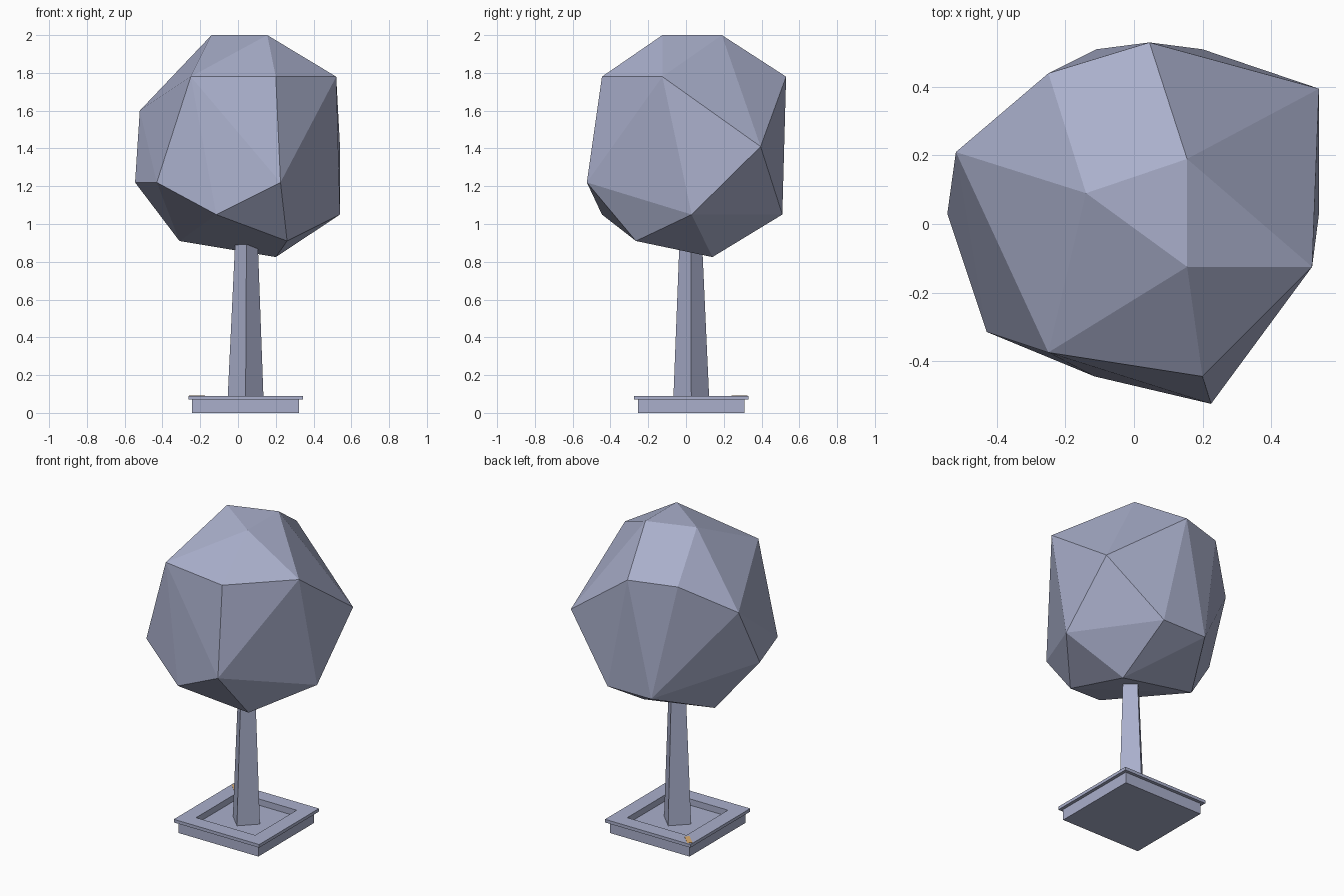
import bpy, bmesh, math
from mathutils import Vector

if "Cube" in bpy.data.objects:
    bpy.data.objects.remove(bpy.data.objects["Cube"])

def material(name, rgb):
    m = bpy.data.materials.new(name)
    m.diffuse_color = (*rgb, 1)
    m.use_nodes = True
    m.node_tree.nodes["Principled BSDF"].inputs["Base Color"].default_value = m.diffuse_color
    return m

GREY = material("blue grey", (0.40, 0.43, 0.60))
ORANGE = material("orange", (0.72, 0.42, 0.16))
CX, CY = 0.04, 0.028     # planter and trunk axis

def finish(bm, name, mat):
    bmesh.ops.recalc_face_normals(bm, faces=bm.faces)
    me = bpy.data.meshes.new(name)
    bm.to_mesh(me)
    bm.free()
    me.materials.append(mat)
    ob = bpy.data.objects.new(name, me)
    bpy.context.collection.objects.link(ob)
    return ob

def loft(name, rings, sides, start, mat):
    """Stack of regular polygons: (radius, z) or (radius, z, x, y)."""
    bm = bmesh.new()
    loops = []
    for r, z, *c in rings:
        x, y = c or (CX, CY)
        loops.append([bm.verts.new((x + r * math.cos(start + i * math.tau / sides),
                                    y + r * math.sin(start + i * math.tau / sides), z))
                      for i in range(sides)])
    for a, b in zip(loops, loops[1:]):
        for i in range(sides):
            j = (i + 1) % sides
            bm.faces.new((a[i], a[j], b[j], b[i]))
    bm.faces.new(loops[0])
    bm.faces.new(loops[-1])
    return finish(bm, name, mat)

# square planter with overhanging rim and sunken soil bed
s = math.sqrt(2)
loft("planter", [(0.283 * s, 0), (0.283 * s, 0.07), (0.303 * s, 0.07), (0.303 * s, 0.09),
                 (0.21 * s, 0.09), (0.21 * s, 0.05)], 4, math.pi / 4, GREY)

# tapered four-sided trunk
loft("trunk", [(0.096, 0.05), (0.058, 0.95, 0.045, 0.025)], 4, 0, GREY)

# faceted canopy: hull over a few points
crown = [(-.14, .09, 2), (.155, .19, 2), (.155, -.125, 2),
         (-.25, -.375, 1.78), (.2, -.445, 1.78), (.52, -.125, 1.78),
         (.045, .53, 1.78), (-.25, .44, 1.78), (-.52, .21, 1.6), (.54, .395, 1.41),
         (-.43, -.315, 1.22), (.225, -.525, 1.22), (-.545, .03, 1.22),
         (-.115, -.445, 1.05), (.54, .03, 1.05), (-.11, .51, 1.05), (.2, .51, 1.05),
         (-.31, .15, .91), (.26, -.265, .91), (.2, .14, .825)]
bm = bmesh.new()
for p in crown:
    bm.verts.new(p)
bmesh.ops.convex_hull(bm, input=bm.verts)
finish(bm, "canopy", GREY)

# small orange plate across the back left corner of the rim
bm = bmesh.new()
bmesh.ops.create_cube(bm, size=1)
for v in bm.verts:
    v.co = Vector((v.co.x * 0.09, v.co.y * 0.03, v.co.z * 0.003))
plate = finish(bm, "corner_plate", ORANGE)
plate.location = (CX - 0.256, CY + 0.256, 0.0905)
plate.rotation_euler.z = math.radians(135)
